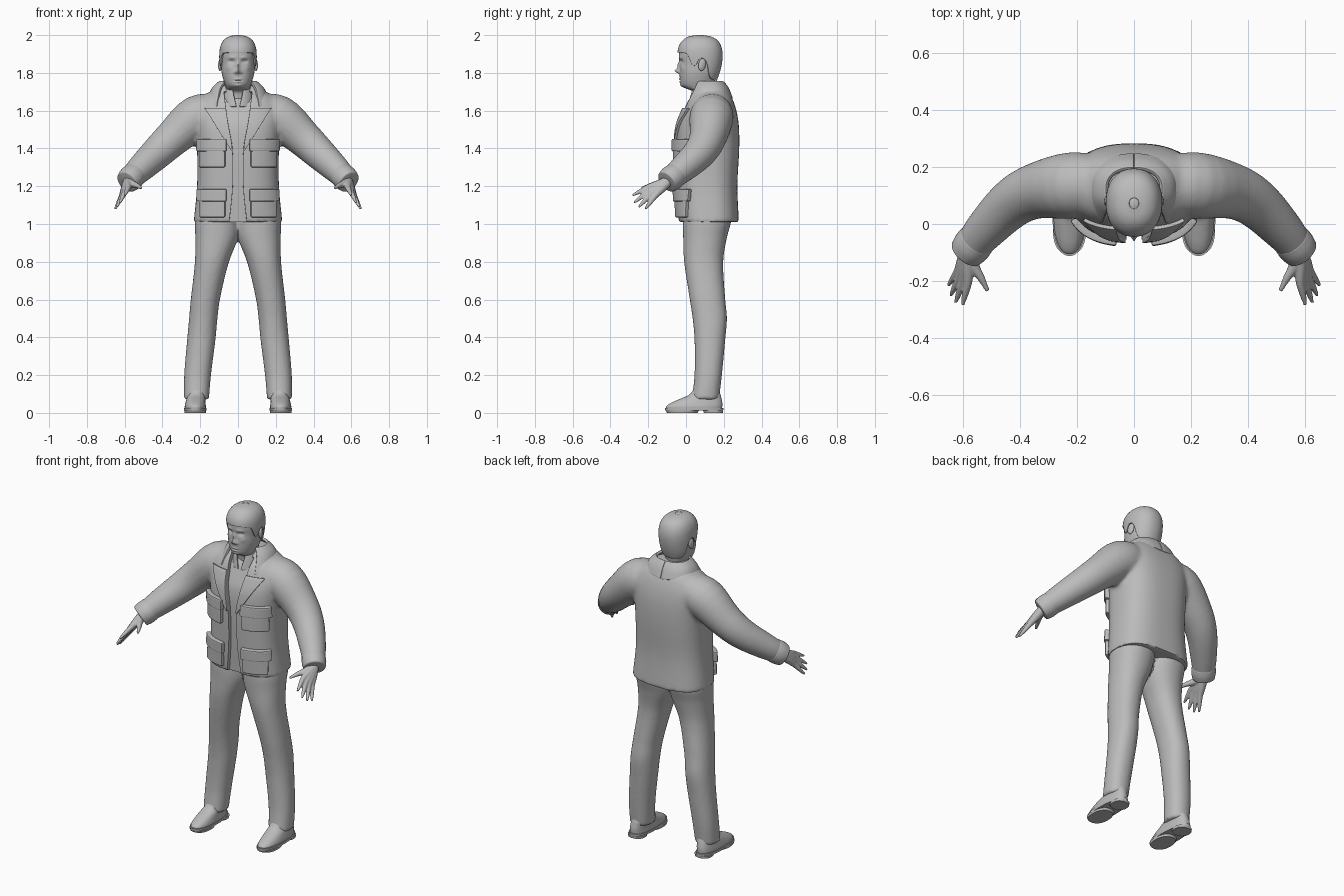
import bpy, bmesh, math
from mathutils import Vector, Matrix

if "Cube" in bpy.data.objects:
    bpy.data.objects.remove(bpy.data.objects["Cube"])

grey = bpy.data.materials.new("plain_grey")
grey.use_nodes = True
grey.diffuse_color = (0.5, 0.5, 0.5, 1)
grey.node_tree.nodes["Principled BSDF"].inputs["Base Color"].default_value = (0.5, 0.5, 0.5, 1)


def interp(rows, t):
    """Smooth interpolation of rows keyed on their first value."""
    t = min(max(t, rows[0][0]), rows[-1][0])
    i = max(k for k in range(len(rows) - 1) if rows[k][0] <= t)
    p, q = rows[i], rows[i + 1]
    o, r = rows[max(i - 1, 0)], rows[min(i + 2, len(rows) - 1)]
    h = q[0] - p[0]
    s = (t - p[0]) / h
    out = [t]
    for a, b, c, d in list(zip(o, p, q, r))[1:]:
        m0, m1 = (c - a) / (q[0] - o[0]) * h, (d - b) / (r[0] - p[0]) * h
        out.append(b + s * m0 + s * s * (3 * (c - b) - 2 * m0 - m1) + s**3 * (2 * (b - c) + m0 + m1))
    return out


def surface(rows, n, phi, z):
    """Point on a stack of superellipses; rows are z, centre x, half width, front y, back y."""
    _, xc, a, yf, yb = interp(rows, z)
    s, c = math.sin(phi), math.cos(phi)
    return Vector((xc + a * math.copysign(abs(s) ** (2 / n), s),
                   (yf + yb) / 2 - (yb - yf) / 2 * math.copysign(abs(c) ** (2 / n), c), z))


def bridge(bm, rings):
    for r0, r1 in zip(rings, rings[1:]):
        for j in range(len(r0)):
            k = (j + 1) % len(r0)
            bm.faces.new((r0[j], r0[k], r1[k], r1[j]))
    bm.faces.new(rings[0][::-1])
    bm.faces.new(rings[-1])


def loft(bm, rows, n=2.6, sub=4, seg=48):
    zs = [p[0] + (q[0] - p[0]) * k / sub for p, q in zip(rows, rows[1:]) for k in range(sub)] + [rows[-1][0]]
    bridge(bm, [[bm.verts.new(surface(rows, n, math.tau * j / seg, z)) for j in range(seg)] for z in zs])


def tube(bm, path, seg=20, sub=4):
    """Round limb through (x, y, z, radius) points."""
    rows = [(i, *p) for i, p in enumerate(path)]
    pts = [interp(rows, i / sub)[1:] for i in range((len(path) - 1) * sub + 1)]
    rings = []
    for i, p in enumerate(pts):
        t = (Vector(pts[min(i + 1, len(pts) - 1)][:3]) - Vector(pts[max(i - 1, 0)][:3])).normalized()
        side = t.cross(Vector((0, 0, 1))).normalized()
        up = side.cross(t)
        rings.append([bm.verts.new(Vector(p[:3]) + p[3] * (side * math.cos(w) + up * math.sin(w)))
                      for w in (math.tau * j / seg for j in range(seg))])
    bridge(bm, rings)


def finish(name, bm, mods=(), mirror=False, angle=40):
    bmesh.ops.recalc_face_normals(bm, faces=bm.faces)
    return emit(name, bm, mods, mirror, angle)


def emit(name, bm, mods=(), mirror=False, angle=40):
    me = bpy.data.meshes.new(name)
    bm.to_mesh(me)
    bm.free()
    me.materials.append(grey)
    ob = bpy.data.objects.new(name, me)
    bpy.context.collection.objects.link(ob)
    for kind, props in ([("MIRROR", {"use_mirror_merge": False})] if mirror else []) + list(mods):
        m = ob.modifiers.new(kind.lower(), kind)
        for key, val in props.items():
            setattr(m, key, val)
    bpy.ops.object.select_all(action="DESELECT")
    ob.select_set(True)
    bpy.context.view_layer.objects.active = ob
    bpy.ops.object.convert(target="MESH")
    bpy.ops.object.shade_smooth_by_angle(angle=math.radians(angle))
    return ob


def fused(voxel, smooth):
    return [("REMESH", {"mode": "VOXEL", "voxel_size": voxel}), ("SMOOTH", {"iterations": smooth, "factor": 0.5})]


def patch(name, f, thick, nu=16, nv=10, mirror=True, bevel=0.004):
    """Cloth panel over a surface; f maps u, v to a point."""
    bm = bmesh.new()
    g = [[bm.verts.new(f(i / nu, j / nv)) for i in range(nu + 1)] for j in range(nv + 1)]
    for j in range(nv):
        for i in range(nu):
            bm.faces.new((g[j][i], g[j][i + 1], g[j + 1][i + 1], g[j + 1][i]))
    bmesh.ops.remove_doubles(bm, verts=bm.verts, dist=1e-5)
    mods = [("SOLIDIFY", {"thickness": thick, "offset": 0})]
    if bevel:
        mods.append(("BEVEL", {"width": bevel, "segments": 2, "angle_limit": math.radians(50)}))
    return emit(name, bm, mods, mirror)


def mix(a, b, t):
    return a + (b - a) * t


# Jacket body and sleeves fused into one garment
TORSO = [(1.01, 0, .235, -.04, .28), (1.2, 0, .217, -.05, .272), (1.4, 0, .217, -.055, .282),
         (1.52, 0, .226, -.045, .28), (1.6, 0, .23, -.015, .267), (1.66, 0, .20, .012, .247),
         (1.70, 0, .15, .045, .225), (1.735, 0, .10, .06, .2)]


def on_torso(x, z):
    a = interp(TORSO, z)[2]
    sign = math.copysign(1, x)
    return surface(TORSO, 2.6, sign * math.asin(min(1, abs(x) / a) ** 1.3), z)


GAP = [(.98, .05), (1.2, .028), (1.4, .03), (1.55, .055), (1.7, .075)]


def gap(z):
    return interp(GAP, z)[1]


def opening(u, v):
    z = mix(.98, 1.7, v)
    return on_torso(mix(-gap(z), gap(z), u), z)


cutter = patch("opening_cutter", opening, .045, 12, 30, False, 0)
cutter.hide_render = True
bm = bmesh.new()
loft(bm, TORSO)
for s in (1, -1):
    tube(bm, [(s * x, y, z, r) for x, y, z, r in (
        (.09, .14, 1.59, .095), (.215, .135, 1.565, .117), (.345, .115, 1.455, .098),
        (.43, .07, 1.375, .087), (.52, -.02, 1.29, .073), (.575, -.088, 1.235, .06))], 28)
jacket = finish("jacket", bm, fused(.011, 7) + [("BOOLEAN", {"object": cutter, "operation": "DIFFERENCE"})])
bpy.data.objects.remove(cutter)


def panel(name, x0, x1, z0, z1, thick, bevel=.004):
    """Front panel; x0 and x1 are functions of height."""
    def f(u, v):
        z = mix(z0, z1, v)
        return on_torso(mix(x0(z), x1(z), u), z)
    patch(name, f, thick, bevel=bevel)


# Chest and hip pockets with flaps
for label, z in (("chest", 1.30), ("hip", 1.035)):
    panel(label + "_pocket", lambda z: .067, lambda z: .195, z, z + .1, .038, .008)
    panel(label + "_flap", lambda z: .06, lambda z: .202, z + .085, z + .15, .05, .01)

# Lapels and folded collar
panel("lapel", gap, lambda z: mix(.036, .172, (z - 1.39) / .22), 1.39, 1.61, .024)
COLLAR = [(1.6, 0, .175, -.02, .255), (1.63, 0, .168, -.012, .25), (1.67, 0, .152, .008, .238),
          (1.72, 0, .128, .035, .217), (1.755, 0, .09, .055, .19)]
COLLAR_EDGE = [(0, 1.62), (.9, 1.625), (1.6, 1.68), (2.4, 1.675), (3.15, 1.66)]


def collar(u, v):
    phi = mix(mix(.62, .72, v), math.pi, u)
    return surface(COLLAR, 2.4, phi, mix(interp(COLLAR_EDGE, phi)[1], 1.752, v))


patch("collar", collar, .016, 24, 10)
SHIRT = [(1.6, 0, .085, .01, .18), (1.68, 0, .078, .025, .172), (1.75, 0, .068, .042, .165)]
patch("shirt_collar", lambda u, v: surface(SHIRT, 2.2, mix(mix(.06, .4, v), math.pi, u), mix(1.62, 1.735, v)), .008)

# Sleeve cuffs
bm = bmesh.new()
tube(bm, [(.548, -.053, 1.262, .066), (.568, -.078, 1.242, .068), (.588, -.102, 1.222, .062)], 28)
finish("sleeve_cuff", bm, [("BEVEL", {"width": .006, "segments": 2, "angle_limit": math.radians(50)})], True)

# Hands
bm = bmesh.new()
wrist = (.582, -.095, 1.225, .027)
FINGERS = (((.582, -.205, 1.192), (.60, -.283, 1.152)), ((.598, -.20, 1.172), (.625, -.275, 1.113)),
           ((.61, -.187, 1.157), (.642, -.25, 1.09)), ((.616, -.165, 1.147), (.65, -.215, 1.08)))
for knuckle, tip in FINGERS:
    k, t = Vector(knuckle), Vector(tip)
    tube(bm, [wrist, (*k.lerp(Vector(wrist[:3]), .45), .022), (*k, .0155), (*k.lerp(t, .55), .0115), (*t, .006)], 12)
tube(bm, [wrist, (.56, -.15, 1.212, .02), (.535, -.19, 1.203, .0135), (.512, -.235, 1.19, .007)], 12)
finish("hand", bm, fused(.0045, 3), True)

# Trousers
LEG = [(.07, .22, .066, .03, .175), (.2, .214, .071, .045, .19), (.39, .194, .075, .045, .208),
       (.5, .184, .075, .035, .217), (.6, .173, .077, .02, .208), (.8, .138, .09, -.01, .197),
       (.93, .112, .114, -.015, .217), (1.02, .108, .12, -.015, .24), (1.1, .1, .11, 0, .235)]
bm = bmesh.new()
loft(bm, LEG, 2.2)
loft(bm, [(z, -x, a, f, b) for z, x, a, f, b in LEG], 2.2)
finish("trousers", bm, fused(.011, 4))

# Shoes with sole and heel
SHOE = [(.02, .225, .056, -.104, .19), (.035, .226, .056, -.104, .192), (.055, .225, .053, -.075, .192),
        (.075, .223, .05, -.03, .188), (.095, .22, .047, .015, .183), (.13, .219, .044, .045, .17)]
for name, rows in (("shoe", SHOE),
                   ("sole", [(.012, .226, .059, -.11, .197), (.027, .226, .06, -.112, .198)]),
                   ("front_tread", [(0, .226, .056, -.1, .06), (.014, .226, .058, -.108, .07)]),
                   ("heel", [(0, .225, .05, .095, .195), (.014, .225, .052, .09, .197)])):
    bm = bmesh.new()
    loft(bm, rows, 2.3)
    finish(name, bm, mirror=True)

# Head and neck, with the face shaped by soft bumps
HEAD = [(1.60, 0, .064, .045, .17), (1.68, 0, .06, .042, .158), (1.705, 0, .06, .03, .153),
        (1.72, 0, .062, -.005, .15), (1.735, 0, .067, -.024, .15), (1.76, 0, .076, -.031, .155),
        (1.80, 0, .086, -.034, .17), (1.85, 0, .09, -.033, .182), (1.90, 0, .091, -.037, .186),
        (1.94, 0, .085, -.03, .178), (1.97, 0, .068, -.008, .158), (1.986, 0, .043, .02, .125),
        (1.992, 0, .015, .055, .09)]
BUMPS = [(0, 1.81, .011, .012, .024), (0, 1.838, .008, .02, .013), (.016, 1.803, .007, .007, .008),
         (.034, 1.86, .015, .009, -.014), (.034, 1.859, .008, .004, .006), (.032, 1.881, .02, .007, .005),
         (0, 1.767, .018, .004, .006), (0, 1.752, .015, .005, .006), (0, 1.76, .02, .0025, -.004),
         (0, 1.732, .02, .01, .007), (.05, 1.825, .015, .015, .004)]
bm = bmesh.new()
loft(bm, HEAD, 2.2, 9, 128)
for v in bm.verts:
    if v.co.y < .04:
        v.co.y -= sum(d * math.exp(-((abs(v.co.x) - x) / w) ** 2 - ((v.co.z - z) / h) ** 2)
                      for x, z, w, h, d in BUMPS)
finish("head", bm, angle=60)

# Hair cap following a hairline round the skull
HAIRLINE = [(0, 1.908), (.7, 1.905), (1.0, 1.895), (1.2, 1.845), (1.4, 1.84), (1.55, 1.875),
            (1.8, 1.865), (2.1, 1.79), (2.5, 1.765), (3.15, 1.76)]


def hair(u, v):
    phi = mix(-math.pi, math.pi, u)
    low = interp(HAIRLINE, abs(phi))[1]
    return surface(HEAD, 2.2, phi, mix(low, 1.992, 1 - (1 - v) ** 1.6))


patch("hair", hair, .016, 96, 24, False)
bm = bmesh.new()
loft(bm, [(1.991, 0, .026, .042, .1), (1.9995, 0, .014, .055, .088)], 2)
finish("hair_crown", bm, angle=80)

# Ears
bm = bmesh.new()
place = Matrix.Translation((.094, .085, 1.843)) @ Matrix.Rotation(.3, 4, "Z") @ Matrix.Rotation(-.2, 4, "X")
bmesh.ops.create_uvsphere(bm, u_segments=20, v_segments=12, radius=1, matrix=place @ Matrix.Diagonal((.01, .02, .033, 1)))
finish("ear", bm, mirror=True)
